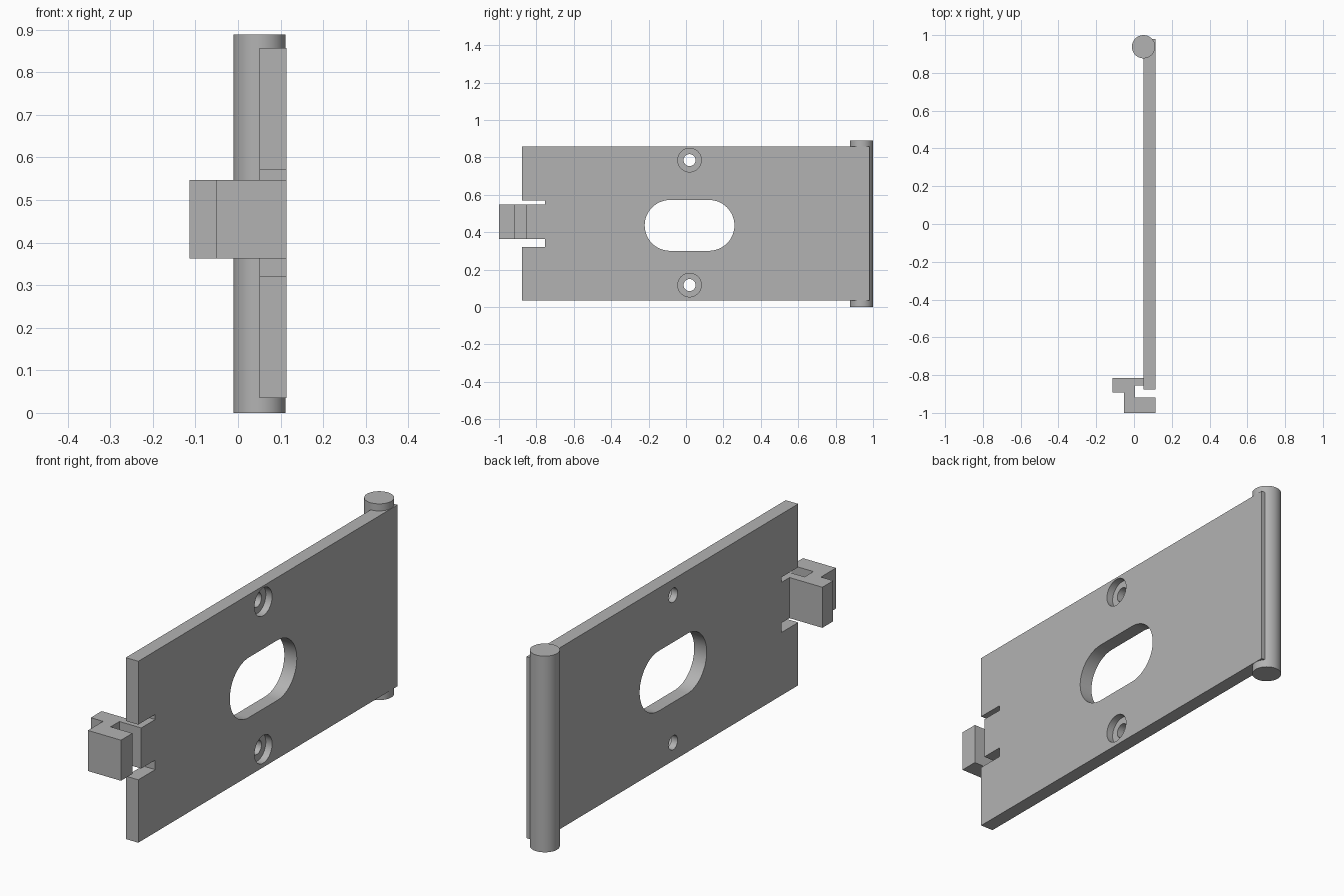
import bpy, bmesh, math
from mathutils import Matrix

if "Cube" in bpy.data.objects:
    bpy.data.objects.remove(bpy.data.objects["Cube"])

grey = bpy.data.materials.new("plain grey")
grey.diffuse_color = (0.45, 0.45, 0.45, 1)
grey.use_nodes = True
grey.node_tree.nodes["Principled BSDF"].inputs["Base Color"].default_value = grey.diffuse_color

X0, X1 = 0.051, 0.1135      # plate thickness range
SLOT_Y, SLOT_Z = 0.019, 0.436


def finish(name, bm):
    bmesh.ops.recalc_face_normals(bm, faces=bm.faces)
    me = bpy.data.meshes.new(name)
    bm.to_mesh(me)
    bm.free()
    me.materials.append(grey)
    ob = bpy.data.objects.new(name, me)
    bpy.context.collection.objects.link(ob)
    return ob


def prism(name, points, offset):
    """Extrude a closed outline along offset."""
    bm = bmesh.new()
    face = bm.faces.new([bm.verts.new(p) for p in points])
    ext = bmesh.ops.extrude_face_region(bm, geom=[face])
    moved = [v for v in ext["geom"] if isinstance(v, bmesh.types.BMVert)]
    bmesh.ops.translate(bm, verts=moved, vec=offset)
    return finish(name, bm)


def side_box(name, y0, y1, z0, z1, x0, x1):
    return prism(name, [(x0, y0, z0), (x0, y1, z0), (x0, y1, z1), (x0, y0, z1)],
                 (x1 - x0, 0, 0))


def stadium(name, y, z, r, half, x0, x1, n=24):
    """Rounded slot along y; half = 0 gives a round hole."""
    pts = []
    for side in (1, -1):
        for i in range(n + 1 if half else n):
            a = math.pi * (i / n - 0.5) + (math.pi if side < 0 else 0)
            pts.append((x0, y + side * half + r * math.cos(a), z + r * math.sin(a)))
    return prism(name, pts, (x1 - x0, 0, 0))


def apply_boolean(target, other, operation):
    mod = target.modifiers.new(other.name, 'BOOLEAN')
    mod.operation, mod.solver, mod.object = operation, 'EXACT', other
    bpy.context.view_layer.objects.active = target
    bpy.ops.object.modifier_apply(modifier=mod.name)
    bpy.data.objects.remove(other)


# Flat plate
plate = side_box("plate", -0.876, 0.98, 0.035, 0.857, X0, X1)

# Tongue slots, shortened tongue tip, and grip opening
cutters = [
    side_box("lower_slot", -1.0, -0.755, 0.32, 0.363, 0, 0.2),
    side_box("upper_slot", -1.0, -0.755, 0.547, 0.57, 0, 0.2),
    side_box("tongue_tip", -1.0, -0.855, 0.34, 0.56, 0, 0.2),
    stadium("grip_opening", SLOT_Y, SLOT_Z, 0.136, 0.104, 0, 0.2),
]
# Counterbored screw holes
for z in (0.117, 0.785):
    cutters.append(stadium("screw_hole", SLOT_Y, z, 0.032, 0, 0, 0.2))
    cutters.append(stadium("counterbore", SLOT_Y, z, 0.063, 0, 0.082, 0.2))
for cutter in cutters:
    apply_boolean(plate, cutter, 'DIFFERENCE')

# Stepped latch hook on the tongue
hook_outline = [(X0, -0.814), (-0.1135, -0.814), (-0.1135, -0.892), (-0.052, -0.892),
                (-0.052, -1.0), (X1, -1.0), (X1, -0.918), (0.004, -0.918),
                (0.004, -0.855), (X0, -0.855)]
hook = prism("latch_hook", [(x, y, 0.363) for x, y in hook_outline], (0, 0, 0.184))
apply_boolean(plate, hook, 'UNION')

# Hinge pin along the rear edge
bm = bmesh.new()
bmesh.ops.create_cone(bm, cap_ends=True, segments=64, radius1=0.0615, radius2=0.0615,
                      depth=0.889, matrix=Matrix.Translation((0.0505, 0.9385, 0.4445)))
pin = finish("hinge_pin", bm)

for ob in (plate, pin):
    bpy.ops.object.select_all(action='DESELECT')
    ob.select_set(True)
    bpy.context.view_layer.objects.active = ob
    bpy.ops.object.shade_smooth_by_angle(angle=math.radians(30))
